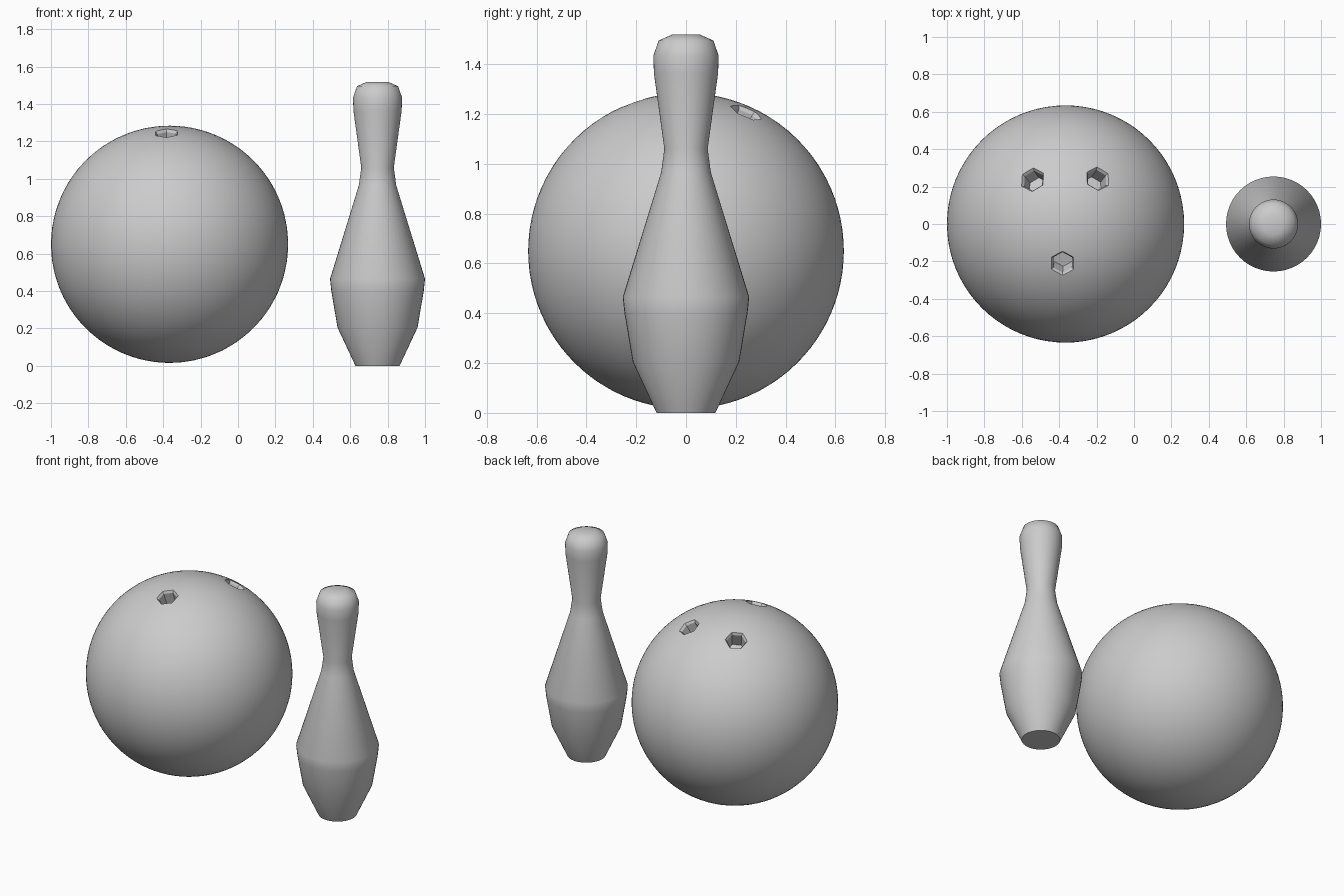
import bpy, bmesh, math
from mathutils import Vector

if "Cube" in bpy.data.objects:
    bpy.data.objects.remove(bpy.data.objects["Cube"])

R = 0.634
BALL = Vector((-0.366, 0, 0.65))


def lathe(name, profile, segments):
    """Closed solid turned around z from (radius, height) points, bottom to top."""
    bm = bmesh.new()
    rings = [[bm.verts.new((r * math.sin(a), r * math.cos(a), z))
              for a in (-2 * math.pi * i / segments for i in range(segments))]
             for r, z in profile]
    for low, high in zip(rings, rings[1:]):
        for i in range(segments):
            j = (i + 1) % segments
            bm.faces.new((low[i], low[j], high[j], high[i]))
    bm.faces.new(rings[0][::-1])
    bm.faces.new(rings[-1])
    bmesh.ops.recalc_face_normals(bm, faces=bm.faces)
    mesh = bpy.data.meshes.new(name)
    bm.to_mesh(mesh)
    bm.free()
    obj = bpy.data.objects.new(name, mesh)
    bpy.context.collection.objects.link(obj)
    return obj


def smooth(obj, degrees):
    bpy.ops.object.select_all(action='DESELECT')
    obj.select_set(True)
    bpy.context.view_layer.objects.active = obj
    bpy.ops.object.shade_smooth_by_angle(angle=math.radians(degrees))


# Ball
bpy.ops.mesh.primitive_ico_sphere_add(subdivisions=5, radius=R, location=BALL)
ball = bpy.context.object
ball.name = "bowling_ball"

# Three six-sided finger holes with a slightly flared rim, drilled towards the centre
hole_profile = [(0.055, R - 0.11), (0.058, R - 0.018), (0.080, R + 0.012)]
cutters = []
for x, y in [(-0.543, 0.238), (-0.193, 0.243), (-0.382, -0.211)]:
    dx, dy = x - BALL.x, y - BALL.y
    axis = Vector((dx, dy, math.sqrt(R * R - dx * dx - dy * dy)))
    cutter = lathe("finger_hole_cutter", hole_profile, 6)
    cutter.location = BALL
    cutter.rotation_mode = 'QUATERNION'
    cutter.rotation_quaternion = Vector((0, 0, 1)).rotation_difference(axis)
    cutter.hide_render = True
    mod = ball.modifiers.new("finger_hole", 'BOOLEAN')
    mod.operation = 'DIFFERENCE'
    mod.solver = 'EXACT'
    mod.object = cutter
    cutters.append(cutter)

bpy.context.view_layer.update()
drilled = bpy.data.meshes.new_from_object(
    ball.evaluated_get(bpy.context.evaluated_depsgraph_get()))
ball.modifiers.clear()
ball.data = drilled
for cutter in cutters:
    bpy.data.objects.remove(cutter)
smooth(ball, 30)

# Pin
pin = lathe("bowling_pin", [
    (0.118, 0), (0.214, 0.205), (0.247, 0.40), (0.254, 0.465),
    (0.100, 0.965), (0.087, 1.06), (0.129, 1.365), (0.131, 1.435),
    (0.110, 1.495), (0.056, 1.519)], 48)
pin.location = (0.746, 0, 0)
smooth(pin, 50)
